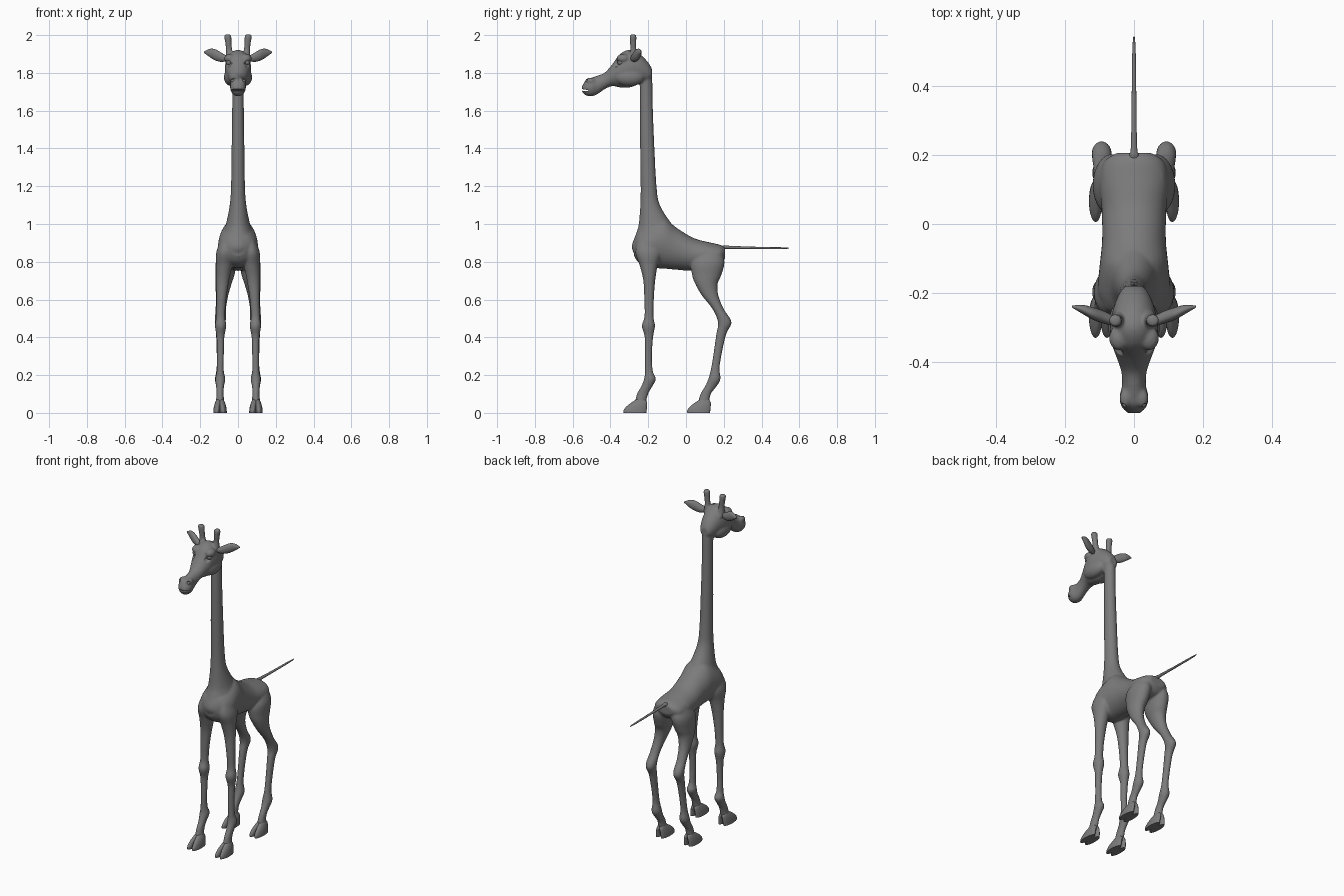
import bpy, bmesh, math
from mathutils import Matrix

GREY = bpy.data.materials.new("dark_grey")
GREY.diffuse_color = (.2, .2, .2, 1)


def spline(rows, steps):
    """Catmull-Rom resampling of a list of number rows."""
    out = []
    for i in range(len(rows) - 1):
        a, b, c, d = (rows[max(0, min(len(rows) - 1, i + k))] for k in (-1, 0, 1, 2))
        for s in range(steps):
            t = s / steps
            out.append([0.5 * (2 * q + (r - p) * t + (2 * p - 5 * q + 4 * r - u) * t * t
                               + (3 * q - p - 3 * r + u) * t ** 3)
                        for p, q, r, u in zip(a, b, c, d)])
    return out + [list(rows[-1])]


def loft(bm, axis, rows, sx=1, steps=5, sides=32):
    """Closed tube of ellipses; each row: position on axis, low, high, half width, centre."""
    rings = []
    for t, lo, hi, w, c in spline([tuple(r) + (0,) * (5 - len(r)) for r in rows], steps):
        ring = []
        for k in range(sides):
            a = 2 * math.pi * k / sides
            u, v = c + w * math.cos(a), (lo + hi) / 2 + (hi - lo) / 2 * math.sin(a)
            p = {'x': (t, u, v), 'y': (u, t, v), 'z': (u, v, t)}[axis]
            ring.append(bm.verts.new((p[0] * sx, p[1], p[2])))
        rings.append(ring)
    for r, s in zip(rings, rings[1:]):
        for k in range(sides):
            j = (k + 1) % sides
            bm.faces.new((r[k], r[j], s[j], s[k]))
    bm.faces.new(rings[0])
    bm.faces.new(rings[-1])


def ball(bm, loc, size, rot=0):
    m = Matrix.Translation(loc) @ Matrix.Rotation(rot, 4, 'X') @ Matrix.Diagonal((*size, 1))
    bmesh.ops.create_uvsphere(bm, u_segments=20, v_segments=14, radius=1, matrix=m)


def finish(name, bm, angle=180):
    bmesh.ops.recalc_face_normals(bm, faces=bm.faces)
    me = bpy.data.meshes.new(name)
    bm.to_mesh(me)
    bm.free()
    me.materials.append(GREY)
    ob = bpy.data.objects.new(name, me)
    bpy.context.collection.objects.link(ob)
    bpy.ops.object.select_all(action='DESELECT')
    ob.select_set(True)
    bpy.context.view_layer.objects.active = ob
    bpy.ops.object.shade_smooth_by_angle(angle=math.radians(angle))
    return ob


# Skin: trunk, neck, head, horns and legs blended into one surface
skin = bmesh.new()
loft(skin, 'y', [(-.275, .83, .92, .04), (-.25, .795, .96, .08), (-.2, .77, .99, .105),
                 (-.12, .764, 1.03, .1), (-.05, .758, .98, .093), (.04, .752, .926, .094),
                 (.12, .765, .904, .1), (.18, .785, .89, .088), (.207, .82, .875, .05)])
loft(skin, 'z', [(.79, -.22, -.08, .05), (.83, -.265, -.04, .085), (.88, -.287, -.01, .1),
                 (.95, -.264, -.03, .083), (1, -.25, -.075, .064), (1.1, -.242, -.138, .044),
                 (1.2, -.24, -.156, .037), (1.4, -.243, -.167, .034), (1.6, -.244, -.175, .031),
                 (1.75, -.245, -.178, .031), (1.82, -.25, -.185, .034)])
loft(skin, 'y', [(-.18, 1.77, 1.82, .025), (-.2, 1.752, 1.855, .042), (-.245, 1.742, 1.9, .06),
                 (-.3, 1.722, 1.922, .07), (-.35, 1.723, 1.9, .064), (-.39, 1.73, 1.846, .05),
                 (-.43, 1.714, 1.802, .037), (-.47, 1.686, 1.785, .035), (-.5, 1.676, 1.775, .042),
                 (-.53, 1.681, 1.762, .037), (-.55, 1.7, 1.73, .018)])
front = [(.92, -.25, -.15, .025, .065), (.85, -.268, -.13, .045, .07), (.78, -.245, -.15, .042, .073),
         (.7, -.226, -.163, .034, .081), (.6, -.221, -.17, .026, .088), (.51, -.22, -.172, .024, .092),
         (.46, -.234, -.164, .03, .092), (.4, -.219, -.174, .021, .093), (.3, -.218, -.18, .018, .093),
         (.22, -.218, -.175, .019, .094), (.18, -.222, -.159, .027, .094), (.14, -.238, -.178, .021, .095),
         (.1, -.26, -.2, .019, .095), (.04, -.275, -.215, .024, .095)]
back = [(.87, .09, .18, .035, .05), (.8, .03, .204, .055, .062), (.73, .032, .187, .05, .069),
        (.68, .05, .167, .042, .077), (.62, .085, .172, .033, .085), (.55, .14, .2, .028, .091),
        (.48, .169, .241, .029, .094), (.41, .159, .211, .021, .095), (.25, .135, .179, .018, .095),
        (.18, .118, .183, .027, .095), (.14, .1, .162, .021, .095), (.1, .076, .132, .019, .095),
        (.04, .06, .12, .024, .095)]
for s in (1, -1):
    loft(skin, 'z', front, s)
    loft(skin, 'z', back, s)
    loft(skin, 'z', [(1.87, -.31, -.25, .024, .043), (1.92, -.295, -.262, .017, .047),
                     (1.96, -.297, -.263, .017, .051), (1.99, -.299, -.262, .019, .054),
                     (2.004, -.296, -.265, .016, .055)], s)
    # Brow, jaw and nose
    ball(skin, (s * .043, -.332, 1.876), (.03, .036, .025))
    ball(skin, (s * .035, -.3, 1.778), (.04, .08, .048))
    ball(skin, (s * .024, -.506, 1.757), (.018, .028, .018))
body = finish("giraffe_body", skin)
rm = body.modifiers.new("blend", 'REMESH')
rm.mode = 'VOXEL'
rm.voxel_size = .005
rm.use_smooth_shade = True

# Cutters for eye sockets, nostrils and mouth
cut = bmesh.new()
for s in (1, -1):
    ball(cut, (s * .054, -.374, 1.85), (.022, .024, .019))
    ball(cut, (s * .03, -.53, 1.762), (.008, .013, .008))
ball(cut, (0, -.55, 1.71), (.06, .045, .004), -.12)
cutter = finish("face_cutter", cut)
cutter.hide_render = True
cutter.hide_viewport = True
bo = body.modifiers.new("face_cuts", 'BOOLEAN')
bo.operation = 'DIFFERENCE'
bo.object = cutter
sm = body.modifiers.new("soften", 'SMOOTH')
sm.factor = .5
sm.iterations = 10

# Eyes and ears
for s, side in ((1, "left"), (-1, "right")):
    bm = bmesh.new()
    ball(bm, (s * .047, -.346, 1.856), (.017, .017, .016))
    finish("eye_" + side, bm)
    bm = bmesh.new()
    loft(bm, 'x', [(.055, 1.865, 1.888, .013, -.283), (.085, 1.858, 1.905, .018, -.272),
                   (.12, 1.866, 1.925, .018, -.26), (.15, 1.884, 1.927, .013, -.248),
                   (.18, 1.906, 1.913, .003, -.24)], s)
    finish("ear_" + side, bm)

# Cloven hooves, two toes each
for part, y in (("front", 0), ("back", .337)):
    for s, side in ((1, "left"), (-1, "right")):
        bm = bmesh.new()
        for d in (-1, 1):
            c = .095
            loft(bm, 'z', [(0, y - .33, y - .21, .019, c + d * .017), (.015, y - .33, y - .208, .019, c + d * .016),
                           (.035, y - .314, y - .206, .018, c + d * .014),
                           (.055, y - .288, y - .206, .016, c + d * .01),
                           (.07, y - .265, y - .215, .012, c + d * .007)], s)
        finish(part + "_hoof_" + side, bm, 50)

# Tail
bm = bmesh.new()
loft(bm, 'y', [(.18, .86, .88, .014), (.2, .866, .886, .014), (.225, .868, .885, .009),
               (.35, .868, .88, .007), (.5, .867, .877, .005), (.545, .87, .874, .002)])
finish("tail", bm)
